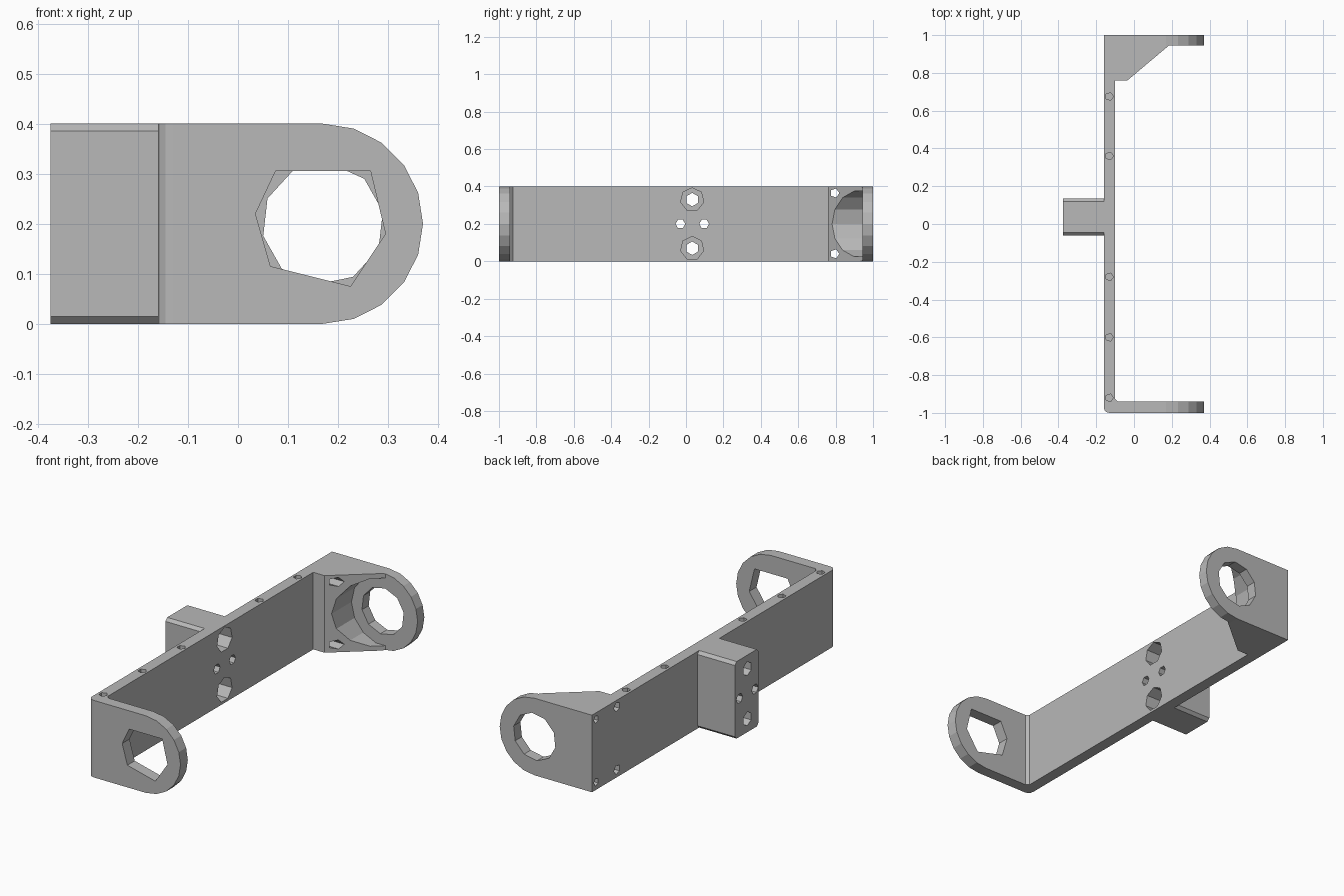
import bpy, bmesh
from math import cos, sin, pi

if "Cube" in bpy.data.objects:
    bpy.data.objects.remove(bpy.data.objects["Cube"])

grey = bpy.data.materials.new("plain grey")
grey.use_nodes = True
colour = (0.48, 0.48, 0.48, 1)
grey.diffuse_color = colour
grey.node_tree.nodes["Principled BSDF"].inputs["Base Color"].default_value = colour

PLACE = {"x": lambda u, v, t: (t, u, v),
         "y": lambda u, v, t: (u, t, v),
         "z": lambda u, v, t: (u, v, t)}


def prism(name, outline, axis, start, end):
    """Extrude a flat outline along an axis."""
    bm = bmesh.new()
    place = PLACE[axis]
    rings = [[bm.verts.new(place(u, v, t)) for u, v in outline] for t in (start, end)]
    for ring in rings:
        bm.faces.new(ring)
    n = len(outline)
    for i in range(n):
        j = (i + 1) % n
        bm.faces.new((rings[0][i], rings[0][j], rings[1][j], rings[1][i]))
    bmesh.ops.recalc_face_normals(bm, faces=bm.faces)
    mesh = bpy.data.meshes.new(name)
    bm.to_mesh(mesh)
    bm.free()
    mesh.materials.append(grey)
    obj = bpy.data.objects.new(name, mesh)
    bpy.context.collection.objects.link(obj)
    return obj


def arc(u, v, r, first, last, steps):
    return [(u + r * cos(first + (last - first) * i / steps),
             v + r * sin(first + (last - first) * i / steps)) for i in range(steps + 1)]


def circle(u, v, r, sides, turn=0.0):
    return arc(u, v, r, turn, turn + 2 * pi, sides)[:-1]


def combine(target, tool, operation):
    mod = target.modifiers.new(operation.lower(), "BOOLEAN")
    mod.operation = operation
    mod.solver = "EXACT"
    mod.object = tool
    bpy.context.view_layer.objects.active = target
    bpy.ops.object.modifier_apply(modifier=mod.name)
    bpy.data.objects.remove(tool)


def drill(outline, axis, start, end):
    combine(bracket, prism("drill", outline, axis, start, end), "DIFFERENCE")


# U-shaped plan with a gusset at the rear arm
TOP, BACK, FACE, TIP = 0.4, -0.16, -0.10, 0.37
HOLE_X, MID = 0.17, 0.2
plan = arc(BACK + 0.03, -0.97, 0.03, pi, 1.5 * pi, 3)
plan += [(TIP + 0.1, -1), (TIP + 0.1, -0.94), (FACE + 0.015, -0.94), (FACE, -0.925),
         (FACE, 0.76), (-0.035, 0.76), (0.185, 0.945), (TIP + 0.1, 0.945),
         (TIP + 0.1, 1), (BACK, 1)]
bracket = prism("bracket", plan, "z", 0, TOP)

# Rounded ends of both arms
silhouette = [(BACK - 0.1, 0)] + arc(HOLE_X, MID, 0.2, -pi / 2, pi / 2, 10) + [(BACK - 0.1, TOP)]
combine(bracket, prism("ear_outline", silhouette, "y", -1.1, 1.1), "INTERSECT")

# Chamfered mounting block behind the plate
c, lo, hi = 0.015, -0.06, 0.135
block = [(lo + c, 0), (hi - c, 0), (hi, c), (hi, TOP - c),
         (hi - c, TOP), (lo + c, TOP), (lo, TOP - c), (lo, c)]
combine(bracket, prism("mounting_block", block, "x", -0.375, -0.13), "UNION")

# Large arm holes and the recess in the gusset
front_hole = [(0.035, 0.22), (0.065, 0.115), (0.225, 0.075),
              (0.295, 0.18), (0.265, 0.305), (0.075, 0.305)]
drill(front_hole, "y", -1.1, -0.8)
drill(circle(HOLE_X, MID, 0.122, 10, 0.2), "y", 0.6, 1.1)
drill(circle(HOLE_X, MID, 0.18, 14), "y", 0.6, 0.945)

# Counterbored and plain holes through the block
for z in (0.07, 0.33):
    drill(circle(0.033, z, 0.063, 7, pi / 2), "x", -0.26, 0)
    drill(circle(0.033, z, 0.036, 6, pi / 2), "x", -0.5, 0)
for y in (-0.03, 0.097):
    drill(circle(y, MID, 0.026, 6), "x", -0.5, 0)

# Screw holes at the rear corner
for z in (0.04, 0.365):
    drill(circle(0.795, z, 0.025, 5), "x", -0.3, 0.1)
    drill(circle(0.965, z, 0.02, 5), "x", -0.3, -0.06)

# Blind holes along the top edge
for y in (0.675, 0.36, -0.28, -0.6, -0.92):
    drill(circle(-0.13, y, 0.021, 5), "z", 0.28, 0.5)
